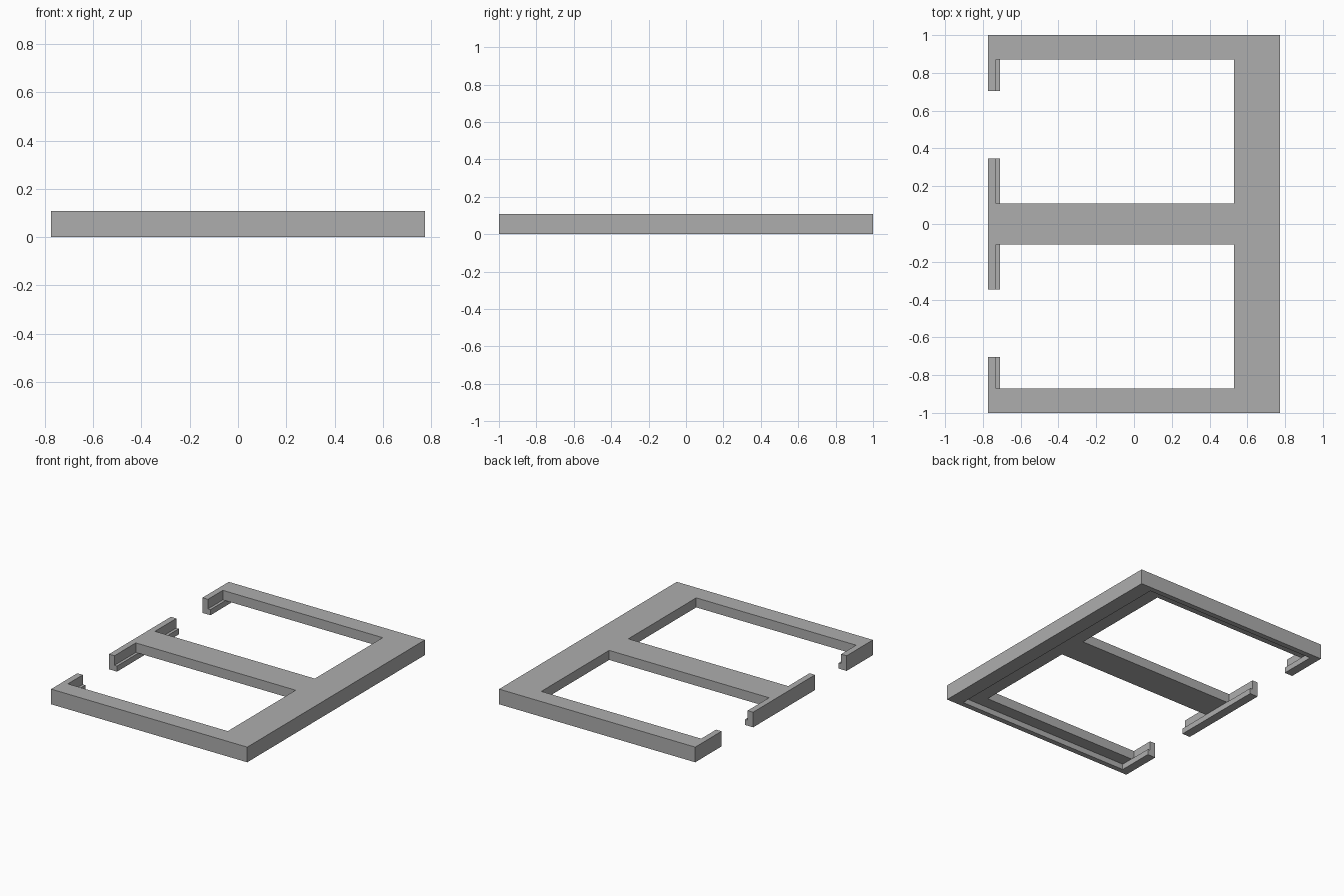
import bpy
import bmesh

cube = bpy.data.objects.get("Cube")
if cube:
    bpy.data.objects.remove(cube, do_unlink=True)

GREY = (0.42, 0.42, 0.42, 1)
grey = bpy.data.materials.new("plain grey")
grey.use_nodes = True
grey.diffuse_color = GREY
grey.node_tree.nodes["Principled BSDF"].inputs["Base Color"].default_value = GREY

# Main dimensions
EDGE, TOP, STEP = 0.773, 0.108, 0.04     # half width, height, recess depth
HOOK, FOOT = -0.73, -0.71                # inner faces of the hook and its foot
OPEN_X, OPEN_IN, OPEN_OUT = 0.53, 0.108, 0.872
TIP_IN, TIP_OUT = 0.348, 0.704           # where the hooks end
RIM_X, RIM_Y = 0.666, 0.962              # inner faces of the underside rim


def prism(name, half, z0, z1):
    """Extrude an outline given for +y and mirrored to -y."""
    outline = half + [(x, -y) for x, y in reversed(half)]
    bm = bmesh.new()
    face = bm.faces.new([bm.verts.new((x, y, z0)) for x, y in outline])
    grown = bmesh.ops.extrude_face_region(bm, geom=[face])["geom"]
    top = [v for v in grown if isinstance(v, bmesh.types.BMVert)]
    bmesh.ops.translate(bm, verts=top, vec=(0, 0, z1 - z0))
    bmesh.ops.recalc_face_normals(bm, faces=bm.faces)
    mesh = bpy.data.meshes.new(name)
    bm.to_mesh(mesh)
    bm.free()
    mesh.materials.append(grey)
    obj = bpy.data.objects.new(name, mesh)
    bpy.context.collection.objects.link(obj)
    return obj


# Upper plate: wide spine, three arms and the upright part of the hooks
prism("frame_plate", [
    (EDGE, 1), (-EDGE, 1), (-EDGE, TIP_OUT), (HOOK, TIP_OUT),
    (HOOK, OPEN_OUT), (OPEN_X, OPEN_OUT), (OPEN_X, OPEN_IN),
    (HOOK, OPEN_IN), (HOOK, TIP_IN), (-EDGE, TIP_IN)], STEP, TOP)

# Underside rim with the feet of the two outer hooks
prism("underside_rim", [
    (EDGE, 1), (-EDGE, 1), (-EDGE, TIP_OUT), (FOOT, TIP_OUT),
    (FOOT, RIM_Y), (RIM_X, RIM_Y)], 0, STEP)

# Foot of the middle hook
prism("middle_hook_foot", [(FOOT, TIP_IN), (-EDGE, TIP_IN)], 0, STEP)
